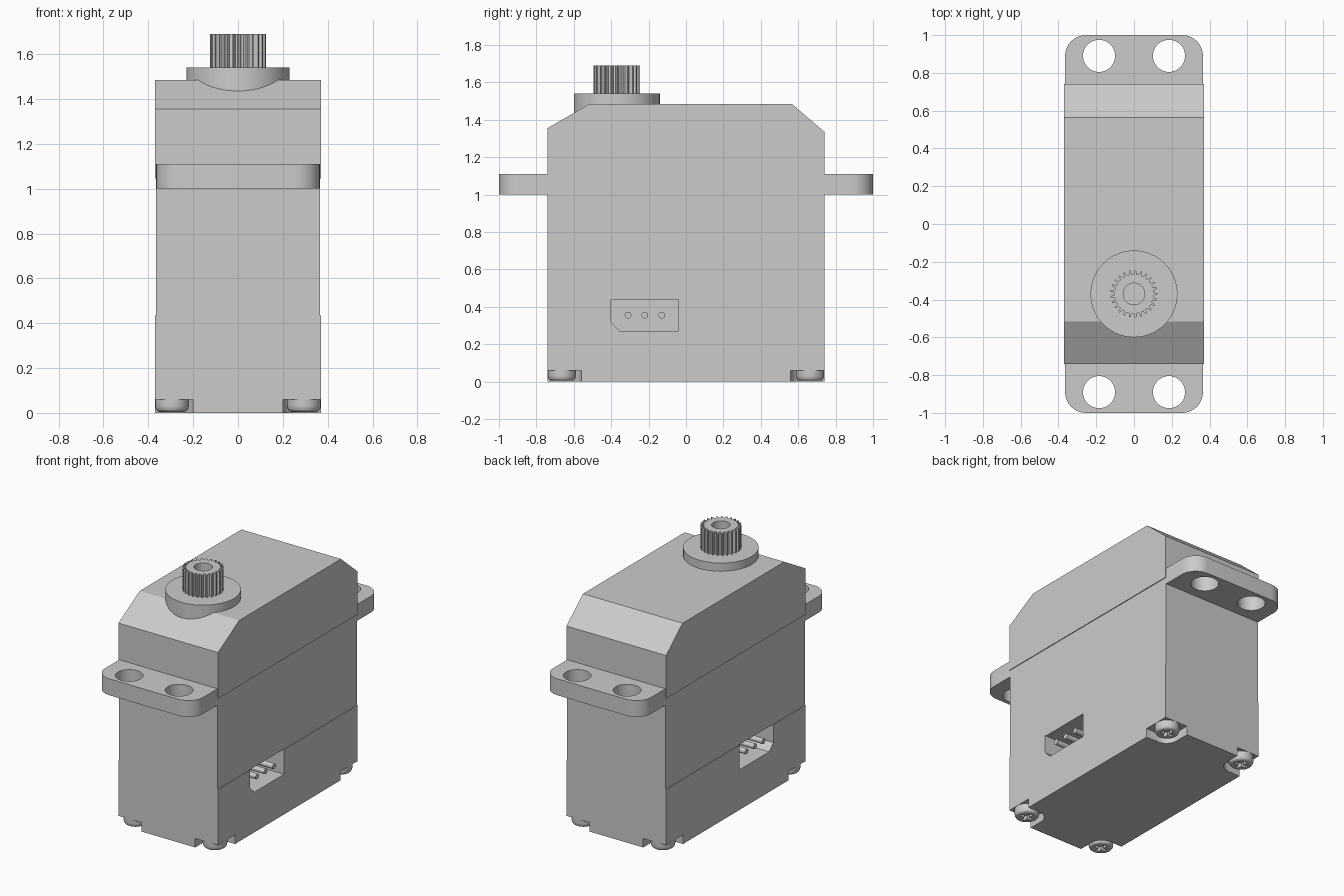
import bpy, bmesh
from math import sin, cos, pi, radians

cube = bpy.data.objects.get("Cube")
if cube:
    bpy.data.objects.remove(cube, do_unlink=True)

grey = bpy.data.materials.new("plain grey")
grey.use_nodes = True
COLOUR = (0.6, 0.6, 0.6, 1)
grey.diffuse_color = COLOUR
grey.node_tree.nodes["Principled BSDF"].inputs["Base Color"].default_value = COLOUR


def loft(name, outline, levels, axis="z", centre=(0, 0)):
    """Stack an outline at (height, scale) levels along an axis and cap both ends."""
    bm = bmesh.new()
    rings = []
    for h, s in levels:
        ring = []
        for a, b in outline:
            a, b = a * s + centre[0], b * s + centre[1]
            ring.append(bm.verts.new((a, b, h) if axis == "z" else (h, a, b)))
        rings.append(ring)
    n = len(outline)
    for low, high in zip(rings, rings[1:]):
        for i in range(n):
            j = (i + 1) % n
            bm.faces.new((low[i], low[j], high[j], high[i]))
    bm.faces.new(rings[0][::-1])
    bm.faces.new(rings[-1])
    bmesh.ops.recalc_face_normals(bm, faces=bm.faces)
    mesh = bpy.data.meshes.new(name)
    bm.to_mesh(mesh)
    bm.free()
    mesh.materials.append(grey)
    obj = bpy.data.objects.new(name, mesh)
    bpy.context.collection.objects.link(obj)
    return obj


def prism(name, outline, lo, hi, axis="z", centre=(0, 0)):
    return loft(name, outline, [(lo, 1), (hi, 1)], axis, centre)


def arc(cx, cy, r, start, end, steps):
    return [(cx + r * cos(radians(start + (end - start) * i / steps)),
             cy + r * sin(radians(start + (end - start) * i / steps)))
            for i in range(steps + 1)]


def circle(r, n=48):
    return arc(0, 0, r, 0, 360, n)[:-1]


def rect(x0, x1, y0, y1):
    return [(x0, y0), (x1, y0), (x1, y1), (x0, y1)]


def cut(obj, cutters):
    """Subtract each cutter, keep the result and remove the cutter."""
    for cutter in cutters:
        mod = obj.modifiers.new("cut", "BOOLEAN")
        mod.operation = "DIFFERENCE"
        mod.solver = "EXACT"
        mod.object = cutter
        bpy.context.view_layer.update()
        graph = bpy.context.evaluated_depsgraph_get()
        mesh = bpy.data.meshes.new_from_object(obj.evaluated_get(graph))
        obj.modifiers.clear()
        obj.data = mesh
        bpy.data.objects.remove(cutter, do_unlink=True)


HALF_X, MID_X, HALF_Y = 0.37, 0.365, 0.74
SEAM_LOW, SEAM_HIGH = 0.435, 1.045
SHAFT = (0, -0.37)
CORNERS = [(sx, sy) for sx in (-1, 1) for sy in (-1, 1)]

# Case in three layers, the middle one slightly narrower
bottom_case = prism("bottom_case", rect(-HALF_Y, HALF_Y, 0, SEAM_LOW), -HALF_X, HALF_X, "x")
prism("middle_case", rect(-HALF_Y, HALF_Y, SEAM_LOW, SEAM_HIGH), -MID_X, MID_X, "x")
prism("top_case", [(-HALF_Y, SEAM_HIGH), (HALF_Y, SEAM_HIGH), (HALF_Y, 1.335),
                   (0.565, 1.485), (-0.515, 1.485), (-HALF_Y, 1.355)],
      -HALF_X, HALF_X, "x")

# Screw pockets in the bottom corners
pocket = [(0.45, 0.85), (0.2, 0.85)] + arc(0.28, 0.64, 0.08, 180, 270, 8) + [(0.45, 0.56)]
cut(bottom_case, [prism("pocket_cutter", [(x * sx, y * sy) for x, y in pocket], -0.1, 0.06)
                  for sx, sy in CORNERS])

# Connector sockets with three pins on both sides
socket = [(-0.4, 0.46), (-0.4, 0.315), (-0.355, 0.27), (-0.04, 0.27), (-0.04, 0.46)]
cut(bottom_case, [prism("socket_cutter", socket, s * 0.17, s * 0.5, "x") for s in (-1, 1)])
for side, s in (("left", 1), ("right", -1)):
    for i in range(3):
        prism(f"{side}_pin_{i + 1}", circle(0.018, 16), s * 0.16, s * 0.36, "x",
              (-0.31 + 0.09 * i, 0.355))

# Mounting ears with two holes each
R = 0.11
for name, s in (("front_ear", -1), ("back_ear", 1)):
    shape = ([(-MID_X, 0.735), (MID_X, 0.735)]
             + arc(MID_X - R, 1 - R, R, 0, 90, 10)
             + arc(R - MID_X, 1 - R, R, 90, 180, 10))
    ear = prism(name, [(x, y * s) for x, y in shape], 1.0, 1.11)
    cut(ear, [prism("hole_cutter", circle(0.085), 0.9, 1.2, centre=(x, s * 0.89))
              for x in (-0.185, 0.185)])

# Corner screws with rounded heads and cross recesses
for i, (sx, sy) in enumerate(CORNERS):
    spot = (sx * 0.294, sy * 0.664)
    screw = loft(f"screw_{i + 1}", circle(0.075, 32),
                 [(0.005, 0.78), (0.01, 0.9), (0.02, 0.98), (0.03, 1), (0.065, 1)], "z", spot)
    cut(screw, [prism("slot_cutter", rect(-a, a, -b, b), -0.05, 0.035, centre=spot)
                for a, b in ((0.045, 0.011), (0.011, 0.045))])

# Round collar below the output shaft
prism("shaft_collar", circle(0.23, 64), 1.4, 1.54, centre=SHAFT)

# Splined output shaft with a central bore
TEETH = 25
spline = []
for t in range(TEETH):
    for part, r in ((-0.3, 0.104), (-0.12, 0.125), (0.12, 0.125), (0.3, 0.104)):
        a = 2 * pi * (t + part) / TEETH
        spline.append((r * cos(a), r * sin(a)))
shaft = prism("output_shaft", spline, 1.53, 1.69, centre=SHAFT)
cut(shaft, [prism("bore_cutter", circle(0.057, 32), 1.545, 1.8, centre=SHAFT)])

# Smooth the round walls and keep the edges sharp
for obj in bpy.context.collection.objects:
    if obj.type == "MESH" and grey.name in obj.data.materials:
        bpy.ops.object.select_all(action="DESELECT")
        obj.select_set(True)
        bpy.context.view_layer.objects.active = obj
        bpy.ops.object.shade_smooth_by_angle(angle=radians(25))
